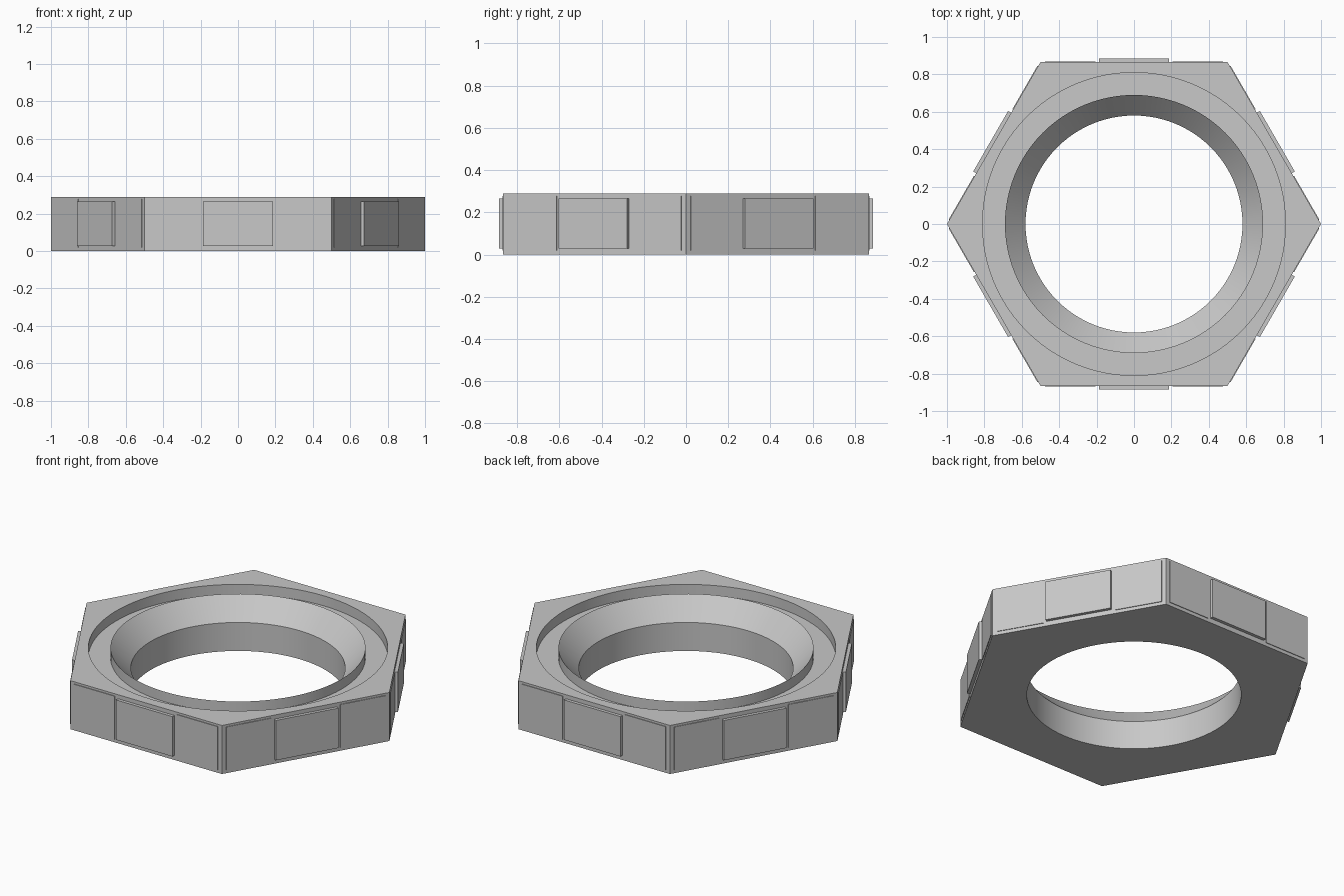
import bpy, bmesh, math
from mathutils import Matrix

if "Cube" in bpy.data.objects:
    bpy.data.objects.remove(bpy.data.objects["Cube"])

SEG = 96          # divisions around the ring, 16 per hexagon side
HEIGHT = 0.29
APOTHEM = math.cos(math.pi / 6)

steel = bpy.data.materials.new("grey_steel")
steel.diffuse_color = (0.58, 0.58, 0.58, 1)
steel.use_nodes = True
steel.node_tree.nodes["Principled BSDF"].inputs["Base Color"].default_value = steel.diffuse_color


def finish(name, bm):
    bmesh.ops.recalc_face_normals(bm, faces=bm.faces)
    mesh = bpy.data.meshes.new(name)
    bm.to_mesh(mesh)
    bm.free()
    mesh.materials.append(steel)
    obj = bpy.data.objects.new(name, mesh)
    bpy.context.collection.objects.link(obj)
    return obj


def ring(bm, radius, z, hexagonal=False):
    verts = []
    for i in range(SEG):
        a = 2 * math.pi * i / SEG
        r = radius
        if hexagonal:
            r *= APOTHEM / math.cos(a % (math.pi / 3) - math.pi / 6)
        verts.append(bm.verts.new((r * math.cos(a), r * math.sin(a), z)))
    return verts


# Hexagonal nut body: flat sides, top groove, raised lip, conical seat, straight bore
bm = bmesh.new()
loops = [ring(bm, 1, 0, True), ring(bm, 1, HEIGHT, True)]
for radius, z in [(0.81, HEIGHT), (0.81, 0.23), (0.69, 0.23),
                  (0.69, HEIGHT), (0.58, 0.17), (0.58, 0)]:
    loops.append(ring(bm, radius, z))
for k, low in enumerate(loops):
    high = loops[(k + 1) % len(loops)]
    for i in range(SEG):
        j = (i + 1) % SEG
        bm.faces.new((low[i], low[j], high[j], high[i]))
body = finish("nut_body", bm)
bpy.context.view_layer.objects.active = body
body.select_set(True)
bpy.ops.object.shade_smooth_by_angle(angle=math.radians(25))


def side_plates(name, t0, t1, z0, z1, out):
    """One thin plate on each of the six sides, between t0 and t1 along the side."""
    bm = bmesh.new()
    inner = APOTHEM - 0.01
    outer = APOTHEM + out
    for k in range(6):
        place = (Matrix.Rotation(k * math.pi / 3, 4, 'Z')
                 @ Matrix.Translation(((t0 + t1) / 2, -(inner + outer) / 2, (z0 + z1) / 2))
                 @ Matrix.Diagonal((t1 - t0, outer - inner, z1 - z0, 1)))
        bmesh.ops.create_cube(bm, size=1, matrix=place)
    finish(name, bm)


# Raised centre pads and the shallow panels beside them
side_plates("centre_pads", -0.187, 0.187, 0.028, 0.266, 0.019)
side_plates("left_panels", -0.475, -0.205, 0.02, 0.277, 0.004)
side_plates("right_panels", 0.205, 0.475, 0.02, 0.277, 0.004)
